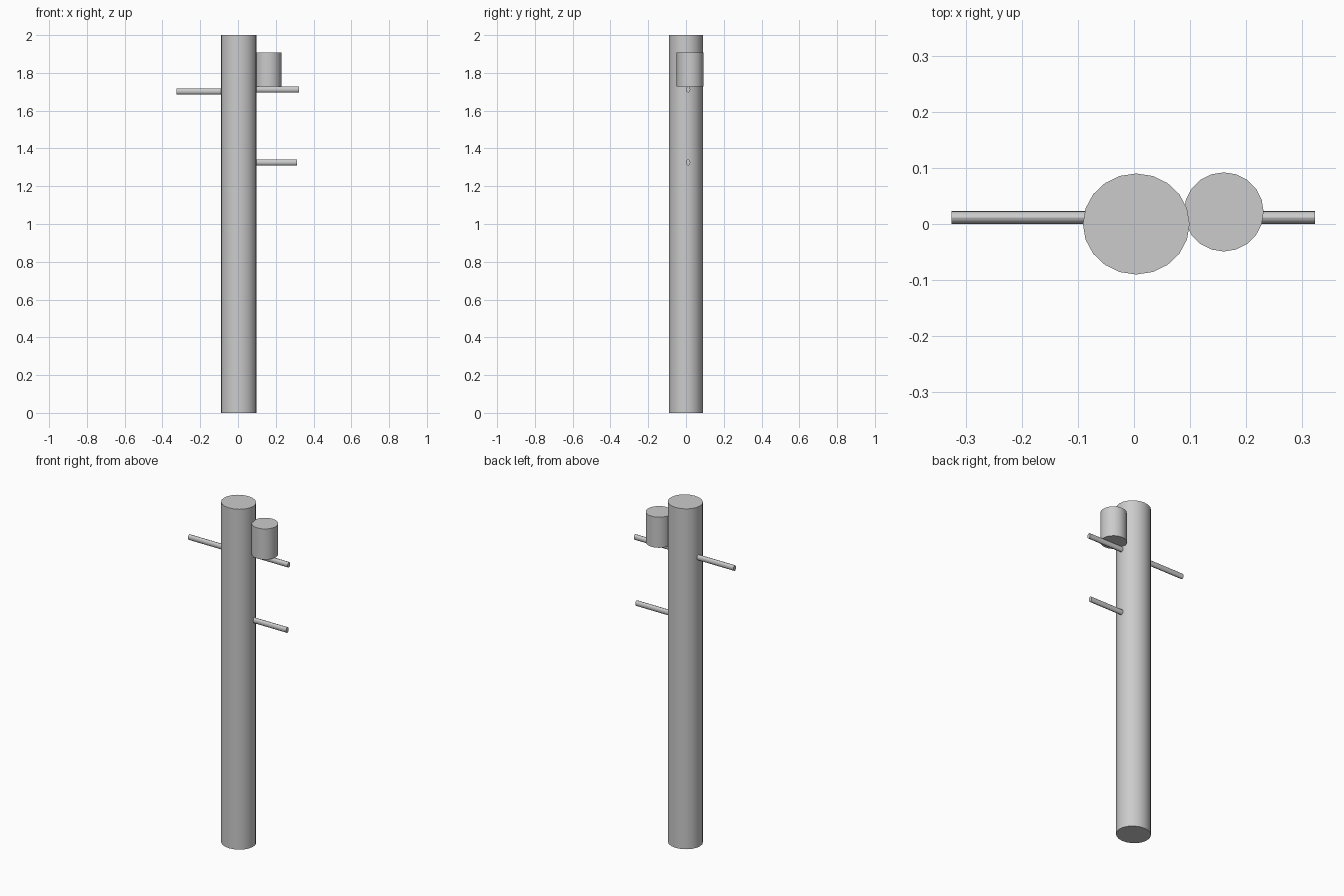
import bpy
from math import pi, radians

if "Cube" in bpy.data.objects:
    bpy.data.objects.remove(bpy.data.objects["Cube"])


def cylinder(name, center, rx, ry, length, sides, along_x=False, spin=0.0):
    """Elliptical capped cylinder along z, or along x (rx then becomes its height radius)."""
    bpy.ops.mesh.primitive_cylinder_add(
        vertices=sides, radius=1, depth=1, location=center,
        rotation=(0, pi / 2 if along_x else 0, 0))
    ob = bpy.context.object
    ob.name = ob.data.name = name
    ob.scale = (rx, ry, length)
    bpy.ops.object.transform_apply(location=False, rotation=True, scale=True)
    bpy.ops.object.shade_smooth_by_angle(angle=radians(30))
    return ob


def rod(name, x0, x1, z):
    cylinder(name, ((x0 + x1) / 2, 0.0115, z), 0.016, 0.0115, abs(x1 - x0), 16, along_x=True)


# Upright pole
cylinder("pole", (0.004, 0, 1.0), 0.095, 0.09, 2.0, 20)

# Canister hung beside the pole
cylinder("canister", (0.16, 0.0215, 1.818), 0.071, 0.0705, 0.18, 20)

# Side rods, bedded slightly into the pole
rod("left_rod", -0.325, -0.08, 1.702)
rod("upper_right_rod", 0.088, 0.323, 1.712)
rod("lower_right_rod", 0.088, 0.313, 1.326)
